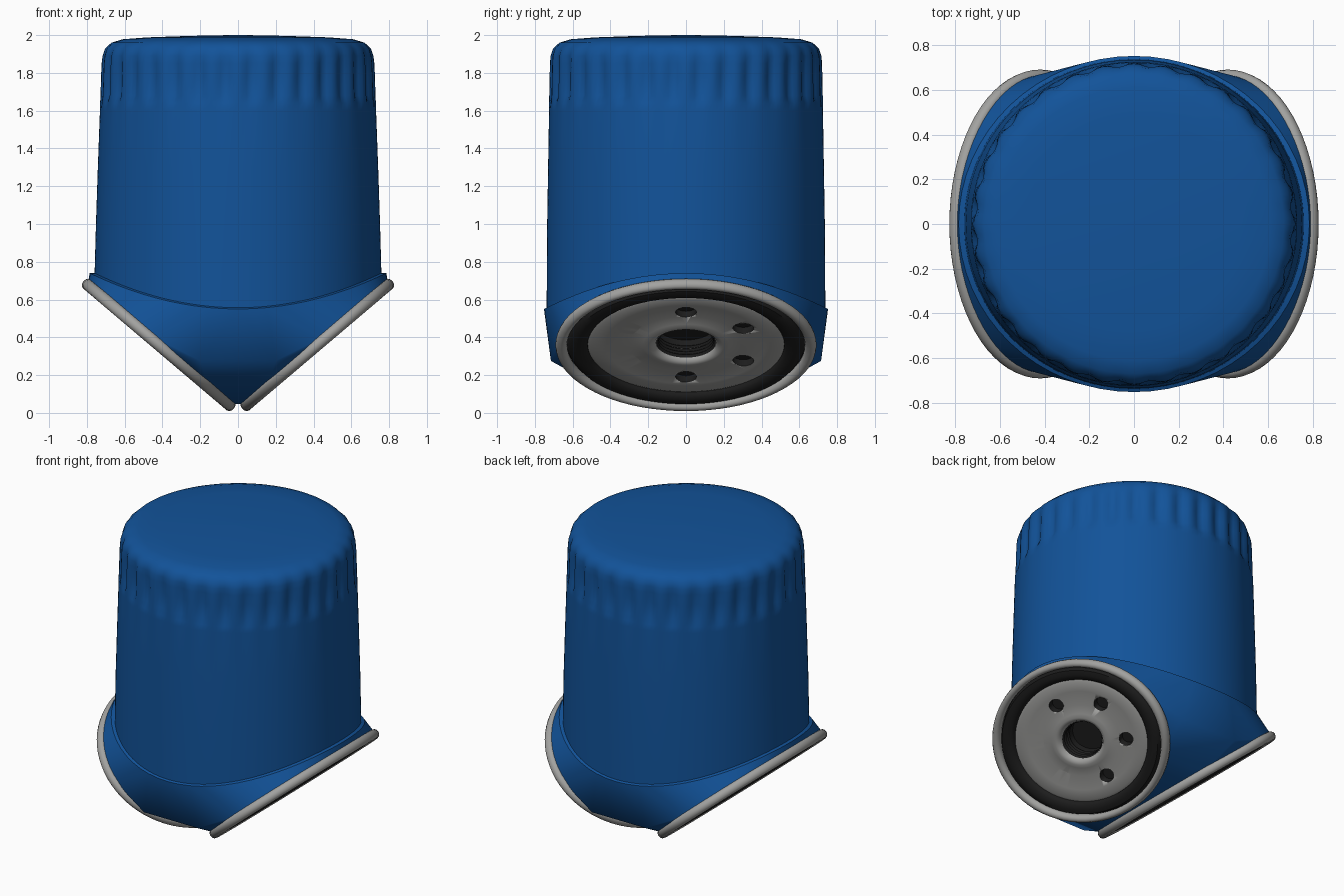
import bpy, bmesh, math
from mathutils import Matrix, Vector

if "Cube" in bpy.data.objects:
    bpy.data.objects.remove(bpy.data.objects["Cube"])

TAU = math.tau


def material(name, rgb):
    m = bpy.data.materials.new(name)
    m.diffuse_color = (*rgb, 1)
    m.use_nodes = True
    m.node_tree.nodes["Principled BSDF"].inputs["Base Color"].default_value = m.diffuse_color
    return m


BLUE = material("blue paint", (0.006, 0.086, 0.32))
GREY = material("bare metal", (0.36, 0.36, 0.35))
BLACK = material("black rubber", (0.012, 0.012, 0.012))


def finish(bm, name, mats, angle=40, matrix=None):
    if matrix:
        bm.transform(matrix)
    bmesh.ops.recalc_face_normals(bm, faces=bm.faces)
    mesh = bpy.data.meshes.new(name)
    bm.to_mesh(mesh)
    bm.free()
    for m in mats:
        mesh.materials.append(m)
    ob = bpy.data.objects.new(name, mesh)
    bpy.context.collection.objects.link(ob)
    bpy.ops.object.select_all(action='DESELECT')
    ob.select_set(True)
    bpy.context.view_layer.objects.active = ob
    bpy.ops.object.shade_smooth_by_angle(angle=math.radians(angle))
    return ob


def loft(rings, closed=False, cap_start=False, cap_end=False):
    """Skin a list of equal-length point rings."""
    bm = bmesh.new()
    vs = [[bm.verts.new(p) for p in r] for r in rings]
    n = len(vs[0])
    pairs = list(zip(vs, vs[1:])) + ([(vs[-1], vs[0])] if closed else [])
    for a, b in pairs:
        for i in range(n):
            j = (i + 1) % n
            bm.faces.new((a[i], a[j], b[j], b[i]))
    if cap_start:
        bm.faces.new(vs[0][::-1])
    if cap_end:
        bm.faces.new(vs[-1])
    return bm


def circle(r, w, n=72):
    return [(r * math.cos(TAU * i / n), r * math.sin(TAU * i / n), w) for i in range(n)]


def lip_height(t):
    return 0.55 + 0.19 * math.cos(t) ** 2


# Fluted can: (z, x radius, y radius, flute depth)
N = 192
sections = [(1.0, .752, .735, 0), (1.3, .742, .73, 0), (1.6, .731, .725, 0),
            (1.64, .730, .725, .004), (1.68, .728, .724, .022), (1.78, .725, .722, .024),
            (1.85, .722, .72, .02), (1.89, .717, .717, .012), (1.93, .703, .703, .005),
            (1.96, .67, .67, .001), (1.978, .61, .61, 0), (1.988, .48, .48, 0),
            (1.996, .25, .25, 0), (2.0, .04, .04, 0)]
angles = [TAU * i / N for i in range(N)]
rings = [[(.76 * math.cos(t), .738 * math.sin(t), lip_height(t) - .03) for t in angles]]
for z, rx, ry, depth in sections:
    ring = []
    for t in angles:
        d = depth * (0.5 - 0.5 * math.cos(32 * t)) ** 1.5
        ring.append(((rx - d) * math.cos(t), (ry - d) * math.sin(t), z))
    rings.append(ring)
finish(loft(rings, cap_end=True), "can_body", [BLUE], 50)

# Frame of the tilted base discs: local x along world y, local y up the slope, local z outward
A = math.radians(40.3)
c, s = math.cos(A), math.sin(A)
SQUASH = 0.755
frame = Matrix(((0, c * SQUASH, s, 0.42),
                (1, 0, 0, 0),
                (0, s * SQUASH, -c, 0.36),
                (0, 0, 0, 1)))
sides = [("right", frame), ("left", Matrix.Rotation(math.pi, 4, 'Z') @ frame)]

# Lower shell: wraps the saddle-shaped lip and both tilted discs, open at the discs
bm = bmesh.new()
pts = [(.785 * math.cos(t), .752 * math.sin(t), lip_height(t)) for t in angles[::3]]
pts += [(x, y, .275) for x in (-.2, 0, .2) for y in (-.715, .715)]
for _, m in sides:
    pts += [m @ Vector(p) for p in circle(.665, -.015)]
for p in pts:
    bm.verts.new(p)
bmesh.ops.convex_hull(bm, input=bm.verts)
bm.verts.ensure_lookup_table()
bmesh.ops.delete(bm, geom=[v for v in bm.verts if not v.link_faces], context='VERTS')
discs = []
for _, m in sides:
    inv = m.inverted()
    discs += [f for f in bm.faces if all(abs((inv @ v.co).z + .015) < .002 for v in f.verts)]
bmesh.ops.delete(bm, geom=list(set(discs)), context='FACES')
finish(bm, "lower_shell", [BLUE], 35)

for side, m in sides:
    # Rolled metal rim
    prof = [(.66 + .031 * math.cos(TAU * k / 12), .031 * math.sin(TAU * k / 12)) for k in range(12)]
    finish(loft([circle(r, w) for r, w in prof], closed=True), side + "_rim", [GREY], 60, m)

    # Rubber gasket seated in a dark groove
    prof = [(.655, -.03), (.635, -.025), (.625, .0), (.61, .02), (.575, .026),
            (.54, .02), (.522, .005), (.515, -.05)]
    finish(loft([circle(r, w) for r, w in prof]), side + "_gasket", [BLACK], 45, m)

    # Metal plate with a raised collar round the centre bore
    prof = [(.53, -.09), (.53, -.01), (.50, .004), (.42, .0), (.30, -.004), (.23, .004),
            (.20, .012), (.175, .006), (.158, -.012), (.155, -.09)]
    plate = finish(loft([circle(r, w) for r, w in prof], closed=True),
                   side + "_plate", [GREY, BLACK], 40, m)

    # Six port holes, cut with dark walls and floor
    bm = bmesh.new()
    for k in range(6):
        a = math.radians(90 + 60 * k)
        bmesh.ops.create_cone(bm, cap_ends=True, segments=16, radius1=.056, radius2=.056, depth=.09,
                              matrix=Matrix.Translation((.35 * math.cos(a), .35 * math.sin(a), 0)))
    cutter = finish(bm, side + "_hole_cutter", [BLACK], 40, m)
    cutter.hide_render = True
    mod = plate.modifiers.new("holes", 'BOOLEAN')
    mod.operation, mod.object, mod.solver = 'DIFFERENCE', cutter, 'EXACT'
    mod.material_mode = 'TRANSFER'
    bpy.ops.object.select_all(action='DESELECT')
    plate.select_set(True)
    bpy.context.view_layer.objects.active = plate
    bpy.ops.object.modifier_move_to_index(modifier="holes", index=0)
    bpy.ops.object.modifier_apply(modifier="holes")
    bpy.data.objects.remove(cutter)

    # Threaded dark bore
    prof = [(.157, -.012)]
    for k in range(4):
        prof += [(.145, -.025 - .02 * k), (.156, -.035 - .02 * k)]
    prof.append((.15, -.13))
    finish(loft([circle(r, w) for r, w in prof], cap_end=True), side + "_bore", [BLACK], 30, m)
